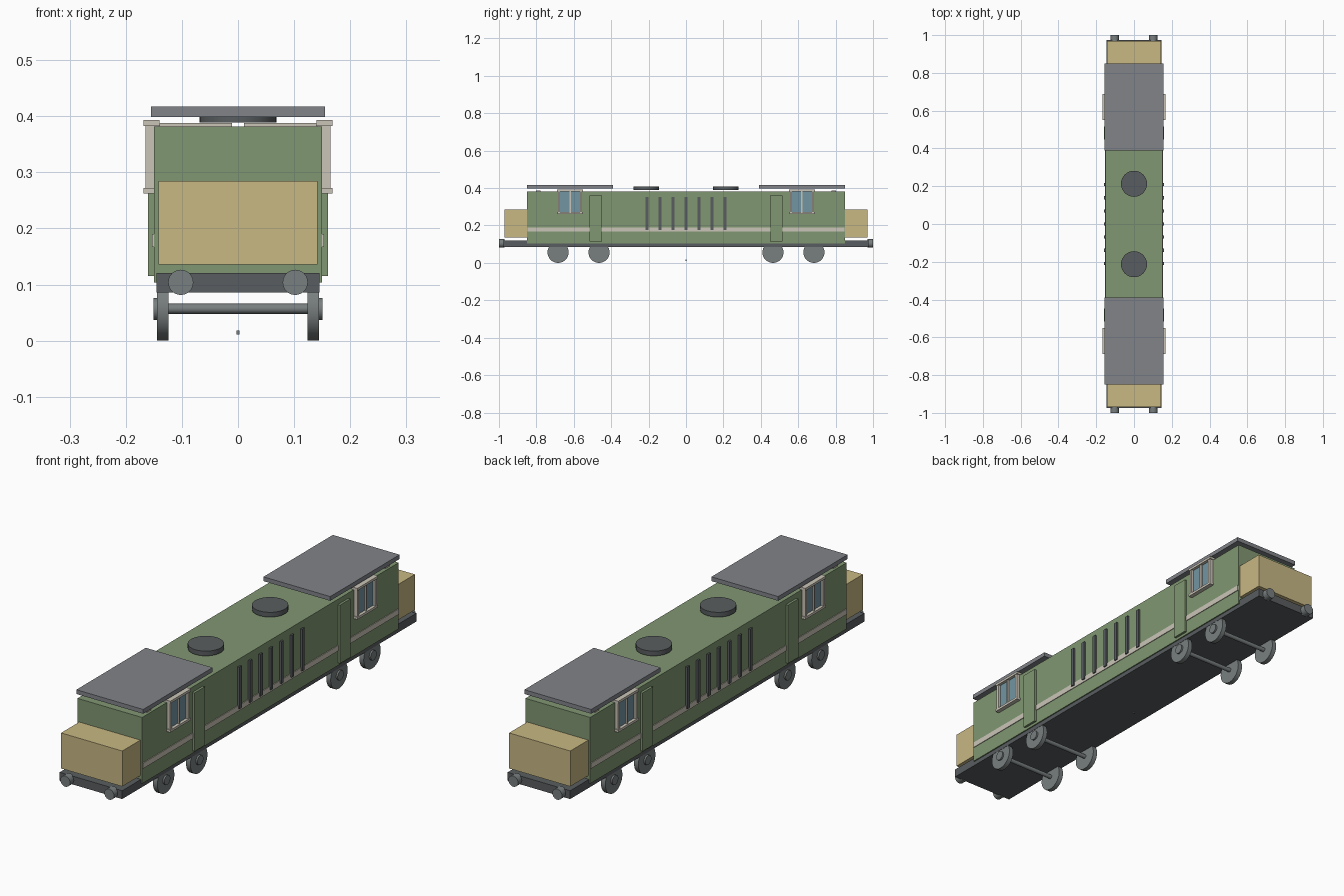
import bpy
from math import pi
from mathutils import Matrix
import bmesh

if "Cube" in bpy.data.objects:
    bpy.data.objects.remove(bpy.data.objects["Cube"])


def mat(name, r, g, b):
    m = bpy.data.materials.new(name)
    m.diffuse_color = (r, g, b, 1)
    m.use_nodes = True
    m.node_tree.nodes["Principled BSDF"].inputs["Base Color"].default_value = m.diffuse_color
    return m


GREEN = mat("green_paint", 0.22, 0.31, 0.17)
CREAM = mat("cream_paint", 0.60, 0.56, 0.48)
TAN = mat("tan_paint", 0.58, 0.48, 0.23)
ROOF = mat("roof_grey", 0.22, 0.23, 0.25)
DARK = mat("dark_metal", 0.10, 0.11, 0.115)
STEEL = mat("steel", 0.19, 0.21, 0.21)
GLASS = mat("glass", 0.17, 0.30, 0.36)


def finish(name, bm, m, smooth=False):
    me = bpy.data.meshes.new(name)
    bm.to_mesh(me)
    bm.free()
    me.materials.append(m)
    ob = bpy.data.objects.new(name, me)
    bpy.context.collection.objects.link(ob)
    if smooth:
        bpy.context.view_layer.objects.active = ob
        ob.select_set(True)
        bpy.ops.object.shade_smooth_by_angle()
        ob.select_set(False)
    return ob


def box(name, x, y, z, m):
    """Box from (min, max) ranges on each axis."""
    bm = bmesh.new()
    mid = [(a + b) / 2 for a, b in (x, y, z)]
    size = [abs(b - a) for a, b in (x, y, z)]
    bmesh.ops.create_cube(bm, size=1, matrix=Matrix.Translation(mid) @ Matrix.Diagonal((*size, 1)))
    return finish(name, bm, m)


def cyl(name, centre, r, length, axis, m, sides=32):
    rot = {"x": Matrix.Rotation(pi / 2, 4, "Y"), "y": Matrix.Rotation(pi / 2, 4, "X"),
           "z": Matrix.Identity(4)}[axis]
    bm = bmesh.new()
    bmesh.ops.create_cone(bm, cap_ends=True, segments=sides, radius1=r, radius2=r,
                          depth=length, matrix=Matrix.Translation(centre) @ rot)
    return finish(name, bm, m, smooth=True)


# Main hull and underframe
box("body", (-0.15, 0.15), (-0.85, 0.85), (0.104, 0.382), GREEN)
box("underframe", (-0.145, 0.145), (-0.975, 0.975), (0.086, 0.121), DARK)
box("coupling_pin", (-0.003, 0.003), (-0.003, 0.003), (0.011, 0.018), STEEL)

for e in (-1, 1):
    # Noses, cab roofs, fans
    box("nose", (-0.142, 0.142), (e * 0.85, e * 0.97), (0.136, 0.285), TAN)
    box("cab_roof", (-0.155, 0.155), (e * 0.39, e * 0.85), (0.399, 0.417), ROOF)
    cyl("roof_fan", (0, e * 0.213, 0.399), 0.069, 0.02, "z", DARK)

    # Wheelsets
    for y in (0.465, 0.684):
        cyl("axle", (0, e * y, 0.057), 0.009, 0.26, "x", STEEL, 16)
        for s in (-1, 1):
            cyl("wheel", (s * 0.134, e * y, 0.0565), 0.0565, 0.02, "x", STEEL)
            cyl("wheel_hub", (s * 0.141, e * y, 0.0565), 0.02, 0.02, "x", STEEL, 24)

    for s in (-1, 1):
        cyl("buffer", (s * 0.102, e * 0.985, 0.104), 0.0225, 0.03, "y", STEEL, 24)
        # End window trim set into the cab top
        box("end_window_trim", (s * 0.011, s * 0.14), (e * 0.777, e * 0.803), (0.375, 0.388), CREAM)
        # Cab door
        box("cab_door", (s * 0.145, s * 0.16), (e * 0.448, e * 0.517), (0.115, 0.36), GREEN)
        # Cab side window: panes, posts and sills
        for k in (-1, 1):
            c = e * 0.62 + k * 0.029
            box("window_pane", (s * 0.148, s * 0.155), (c - 0.027, c + 0.027), (0.27, 0.387), GLASS)
            p = e * 0.62 + k * 0.059
            box("window_post", (s * 0.142, s * 0.165), (p - 0.006, p + 0.006), (0.262, 0.393), CREAM)
        box("window_mullion", (s * 0.142, s * 0.163), (e * 0.62 - 0.004, e * 0.62 + 0.004),
            (0.265, 0.39), CREAM)
        for name, z in (("window_sill", 0.267), ("window_header", 0.388)):
            box(name, (s * 0.14, s * 0.168), (e * 0.62 - 0.069, e * 0.62 + 0.069),
                (z - 0.005, z + 0.005), CREAM)

for s in (-1, 1):
    # Side stripe and louvres
    box("side_stripe", (s * 0.148, s * 0.153), (-0.848, 0.848), (0.167, 0.19), CREAM)
    for i in range(-3, 4):
        box("louvre", (s * 0.147, s * 0.158), (i * 0.0695 - 0.008, i * 0.0695 + 0.008),
            (0.177, 0.353), DARK)
